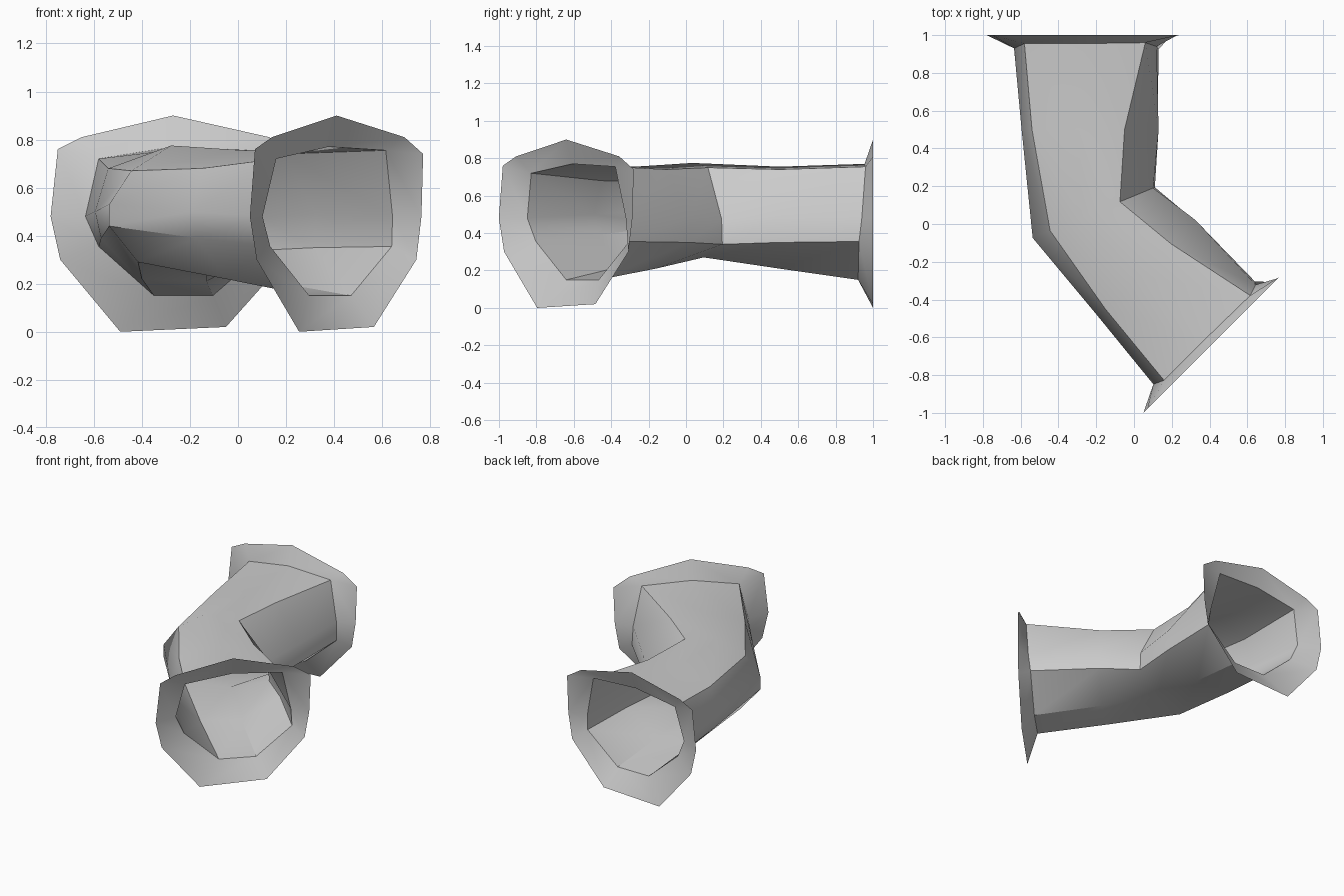
import bpy, bmesh, math
from mathutils import Vector

cube = bpy.data.objects.get("Cube")
if cube:
    bpy.data.objects.remove(cube)

rock = bpy.data.materials.new("grey rock")
rock.use_nodes = True
grey = (0.6, 0.6, 0.6, 1)
rock.diffuse_color = grey
rock.node_tree.nodes["Principled BSDF"].inputs["Base Color"].default_value = grey

# Cross-sections, anticlockwise from the floor's left corner: (across, height)
rim = [(-.22, 0), (.22, .02), (.47, .30), (.50, .48), (.51, .74), (.40, .81),
       (0, .90), (-.38, .81), (-.48, .76), (-.51, .48), (-.47, .30)]
throat = [(-.08, .15), (.165, .15), (.40, .355), (.39, .48), (.33, .755),
          (0, .77), (-.31, .72), (-.365, .48), (-.31, .355)]
throat_depth = [.08, .08, .075, .06, .04, .045, .045, .07, .08]
waist = [(-.13, .22), (.14, .21), (.395, .35), (.40, .49), (.22, .74),
         (-.02, .755), (-.27, .68), (-.325, .50), (-.30, .39)]
bend = [(-.18, .29), (.13, .27), (.39, .34), (.38, .475), (.19, .75),
        (-.03, .775), (-.21, .67), (-.31, .53), (-.31, .44)]
# Rim corner -> throat corner
rim_to_throat = [0, 1, 2, 3, 4, 4, 5, 6, 6, 7, 8]

bm = bmesh.new()


def ring(section, centre, angle, depths=None, inward=(0, 0)):
    verts = []
    for i, (u, z) in enumerate(section):
        d = depths[i] if depths else 0
        verts.append(bm.verts.new((centre[0] + u * math.cos(angle) + d * inward[0],
                                   centre[1] + u * math.sin(angle) + d * inward[1], z)))
    return verts


def bridge(a, b):
    n = len(a)
    for i in range(n):
        j = (i + 1) % n
        bm.faces.new((a[i], a[j], b[j], b[i]))


def flare(outer, inner):
    n = len(outer)
    for i in range(n):
        j = (i + 1) % n
        corners = [outer[i], outer[j], inner[rim_to_throat[j]], inner[rim_to_throat[i]]]
        bm.faces.new(list(dict.fromkeys(corners)))


turn = math.radians(45)
s = math.sin(turn)
back, front = (-.27, 1.0), (.41, -.64)

# Tunnel walls, from the front mouth round the bend to the back mouth
front_throat = ring(throat, front, turn, throat_depth, (-s, s))
back_throat = ring(throat, back, 0, throat_depth, (0, -1))
rings = [front_throat, ring(waist, (.04, -.26), turn), ring(bend, (-.25, .045), turn / 2),
         ring(waist, (-.27, .5), 0), back_throat]
for a, b in zip(rings, rings[1:]):
    bridge(a, b)

# Flared lips round both mouths
flare(ring(rim, front, turn), front_throat)
flare(ring(rim, back, 0), back_throat)

bmesh.ops.recalc_face_normals(bm, faces=bm.faces)
# Face the shell outwards, judged by the floor
floor = min((f for f in bm.faces if len(f.verts) == 4 and f.calc_center_median().z < .25),
            key=lambda f: abs(f.calc_center_median().y - .3))
if floor.normal.z > 0:
    bmesh.ops.reverse_faces(bm, faces=bm.faces)

mesh = bpy.data.meshes.new("tunnel_shell")
bm.to_mesh(mesh)
bm.free()
mesh.materials.append(rock)
tunnel = bpy.data.objects.new("tunnel_shell", mesh)
bpy.context.collection.objects.link(tunnel)
bpy.context.view_layer.objects.active = tunnel
tunnel.select_set(True)
bpy.ops.object.shade_smooth_by_angle(angle=math.radians(35))
